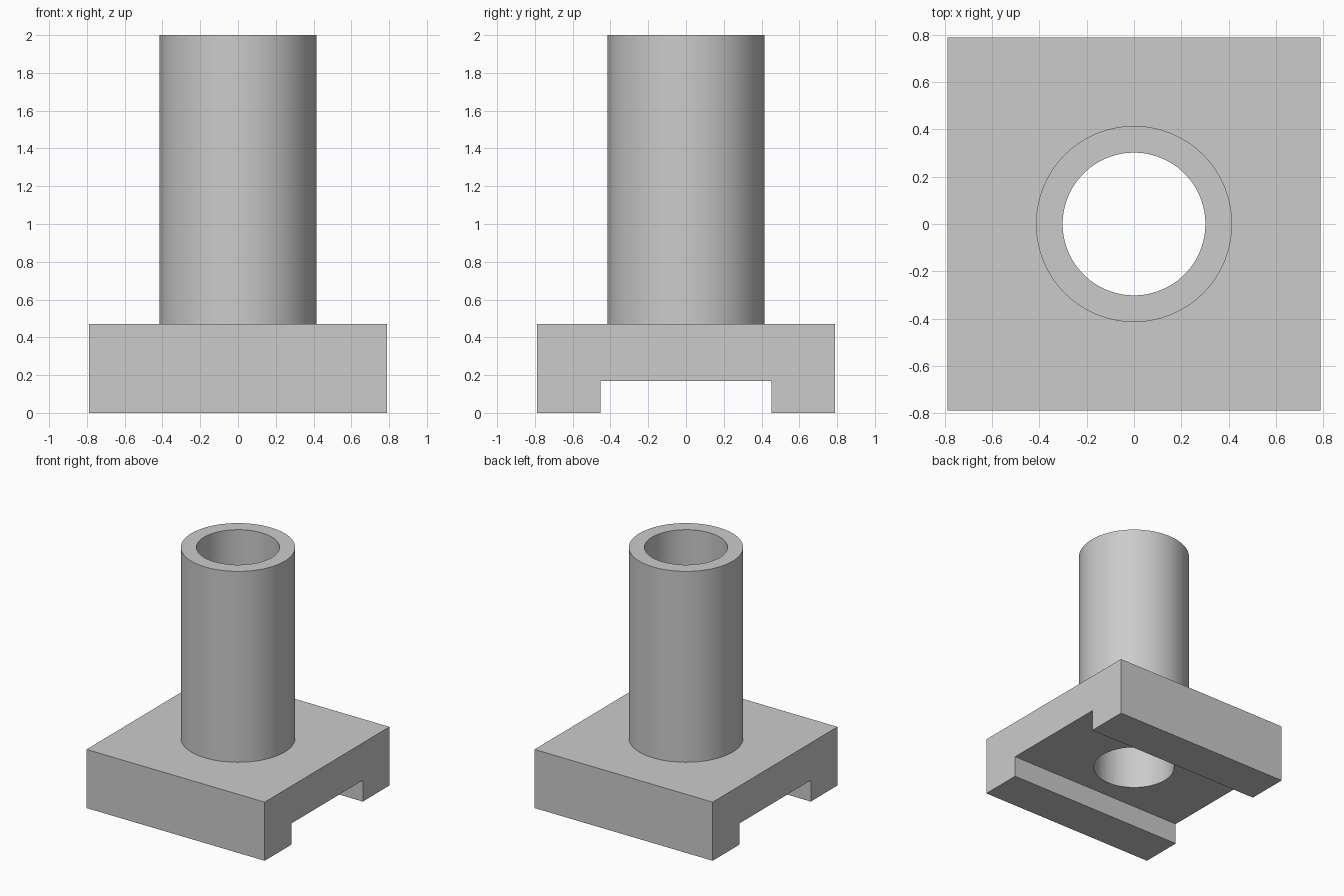
import bpy
import bmesh
from math import radians

BASE_HALF, BASE_TOP = 0.79, 0.47
SLOT_HALF, SLOT_TOP = 0.452, 0.17
TUBE_RADIUS, BORE_RADIUS, HEIGHT = 0.415, 0.302, 2.0

cube = bpy.data.objects.get("Cube")
if cube:
    bpy.data.objects.remove(cube, do_unlink=True)

grey = bpy.data.materials.new("plain grey")
grey.use_nodes = True
colour = (0.6, 0.6, 0.6, 1)
grey.diffuse_color = colour
grey.node_tree.nodes["Principled BSDF"].inputs["Base Color"].default_value = colour


def add_object(name, bm):
    bmesh.ops.recalc_face_normals(bm, faces=bm.faces)
    mesh = bpy.data.meshes.new(name)
    bm.to_mesh(mesh)
    bm.free()
    mesh.materials.append(grey)
    obj = bpy.data.objects.new(name, mesh)
    bpy.context.collection.objects.link(obj)
    return obj


def cylinder(name, radius, bottom, top):
    bpy.ops.mesh.primitive_cylinder_add(vertices=96, radius=radius, depth=top - bottom,
                                        location=(0, 0, (top + bottom) / 2))
    obj = bpy.context.object
    obj.name = name
    obj.data.materials.append(grey)
    return obj


def combine(target, other, operation):
    mod = target.modifiers.new(operation.title(), 'BOOLEAN')
    mod.operation, mod.solver, mod.object = operation, 'EXACT', other
    bpy.context.view_layer.objects.active = target
    bpy.ops.object.modifier_apply(modifier=mod.name)
    bpy.data.objects.remove(other, do_unlink=True)


# Square base: channel-shaped profile extruded along x
half = [(SLOT_HALF, SLOT_TOP), (SLOT_HALF, 0), (BASE_HALF, 0), (BASE_HALF, BASE_TOP)]
profile = half + [(-y, z) for y, z in reversed(half)]
bm = bmesh.new()
face = bm.faces.new([bm.verts.new((-BASE_HALF, y, z)) for y, z in profile])
side = bmesh.ops.extrude_face_region(bm, geom=[face])
bmesh.ops.translate(bm, vec=(2 * BASE_HALF, 0, 0),
                    verts=[v for v in side["geom"] if isinstance(v, bmesh.types.BMVert)])
body = add_object("slotted_base_with_tube", bm)

# Upright tube, with its bore running through to the slot
combine(body, cylinder("tube", TUBE_RADIUS, SLOT_TOP + 0.1, HEIGHT), 'UNION')
combine(body, cylinder("bore_cutter", BORE_RADIUS, -0.1, HEIGHT + 0.1), 'DIFFERENCE')

# Smooth round walls, crisp edges
bpy.ops.object.select_all(action='DESELECT')
body.select_set(True)
bpy.context.view_layer.objects.active = body
bpy.ops.object.shade_smooth_by_angle(angle=radians(30))
